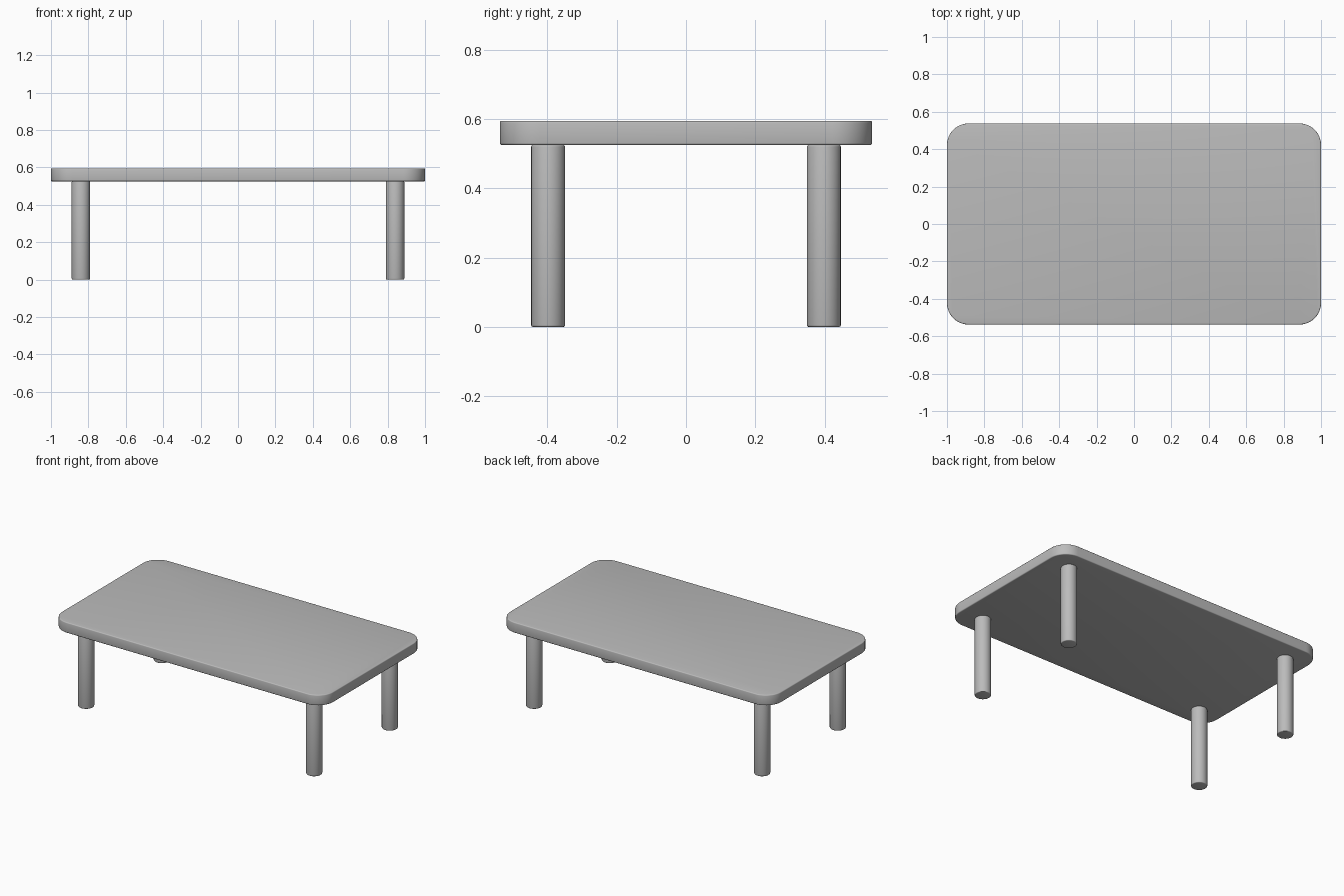
import bpy
import bmesh
import math

cube = bpy.data.objects.get("Cube")
if cube:
    bpy.data.objects.remove(cube, do_unlink=True)

TOP_Z, UNDER_Z = 0.595, 0.525
HALF_X, HALF_Y, CORNER = 1.0, 0.5375, 0.115
LEG_X, LEG_Y, LEG_R = 0.84, 0.398, 0.049

grey = bpy.data.materials.new("plain grey")
grey.use_nodes = True
colour = (0.5, 0.5, 0.5, 1)
grey.diffuse_color = colour
grey.node_tree.nodes["Principled BSDF"].inputs["Base Color"].default_value = colour


def extruded(name, outline, z0, z1, edge, segments):
    """Raise a closed outline into a solid with softened rims."""
    bm = bmesh.new()
    face = bm.faces.new([bm.verts.new((x, y, z0)) for x, y in outline])
    raised = bmesh.ops.extrude_face_region(bm, geom=[face], use_keep_orig=True)["geom"]
    for v in raised:
        if isinstance(v, bmesh.types.BMVert):
            v.co.z = z1
    bmesh.ops.recalc_face_normals(bm, faces=bm.faces)
    rims = [e for e in bm.edges if abs(e.verts[0].co.z - e.verts[1].co.z) < 1e-5]
    bmesh.ops.bevel(bm, geom=rims, offset=edge, segments=segments,
                    profile=0.5, affect='EDGES')
    mesh = bpy.data.meshes.new(name)
    bm.to_mesh(mesh)
    bm.free()
    mesh.materials.append(grey)
    obj = bpy.data.objects.new(name, mesh)
    bpy.context.collection.objects.link(obj)
    bpy.ops.object.select_all(action='DESELECT')
    obj.select_set(True)
    bpy.context.view_layer.objects.active = obj
    bpy.ops.object.shade_smooth_by_angle(angle=math.radians(35))
    return obj


def arc(cx, cy, radius, start, sweep, steps):
    return [(cx + radius * math.cos(start + sweep * i / steps),
             cy + radius * math.sin(start + sweep * i / steps))
            for i in range(steps + 1)]


# Table top: rounded rectangle slab
quarter = math.pi / 2
outline = []
for i, (sx, sy) in enumerate([(1, 1), (-1, 1), (-1, -1), (1, -1)]):
    outline += arc(sx * (HALF_X - CORNER), sy * (HALF_Y - CORNER),
                   CORNER, i * quarter, quarter, 12)
extruded("table_top", outline, UNDER_Z, TOP_Z, 0.006, 3)

# Four round legs
for x_name, sx in (("left", 1), ("right", -1)):
    for y_name, sy in (("front", -1), ("back", 1)):
        circle = arc(sx * LEG_X, sy * LEG_Y, LEG_R, 0, 2 * math.pi, 32)[:-1]
        extruded(f"{y_name}_{x_name}_leg", circle, 0, UNDER_Z, 0.005, 3)
